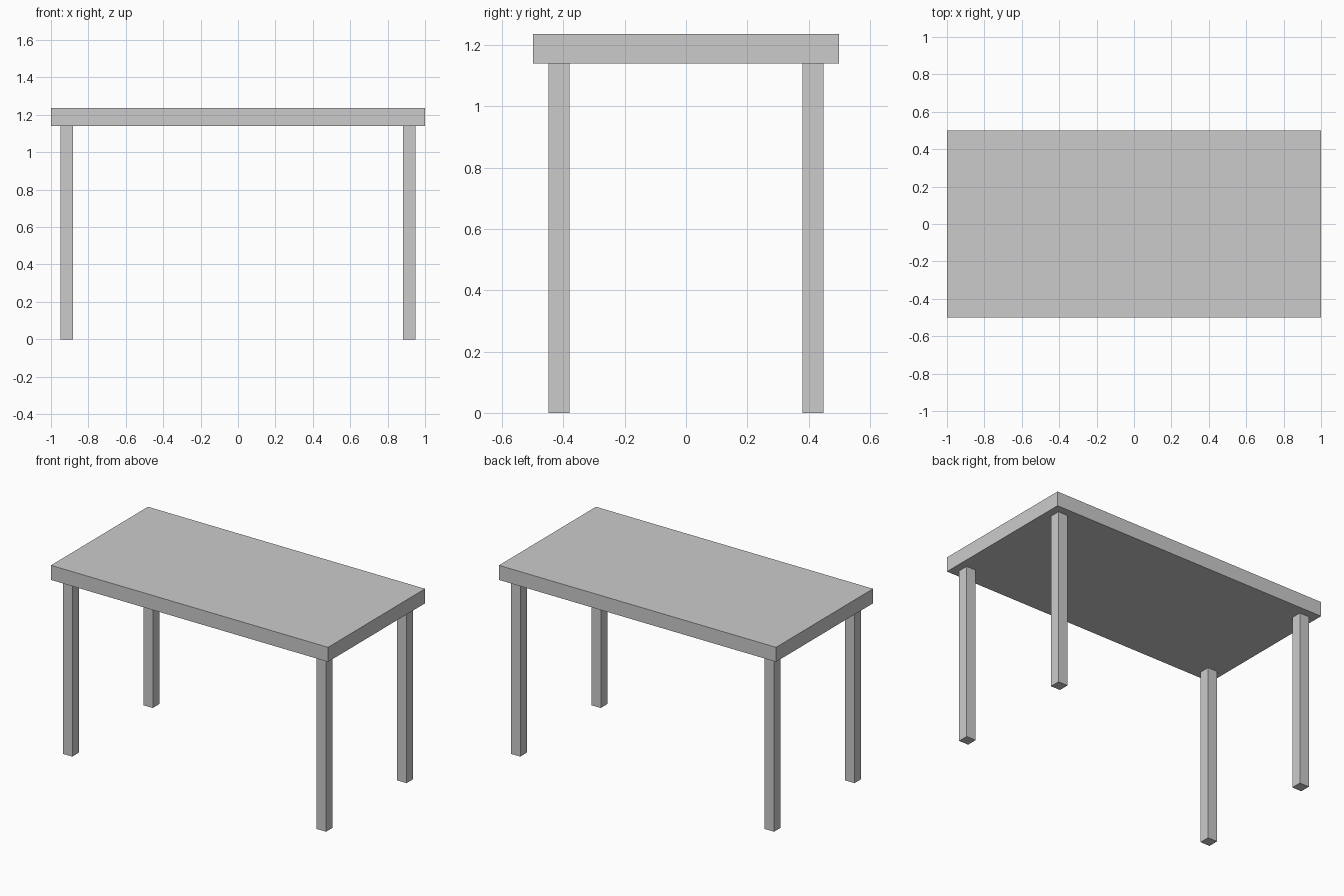
import bpy

if "Cube" in bpy.data.objects:
    bpy.data.objects.remove(bpy.data.objects["Cube"])


def box(name, x, y, z):
    """Axis-aligned box from (min, max) ranges."""
    ranges = (x, y, z)
    bpy.ops.mesh.primitive_cube_add(size=1, location=[(a + b) / 2 for a, b in ranges])
    obj = bpy.context.object
    obj.name = name
    obj.scale = [b - a for a, b in ranges]
    bpy.ops.object.transform_apply(location=False, rotation=False, scale=True)
    return obj


TOP, UNDERSIDE = 1.236, 1.141
LEG = 0.068                 # leg thickness
LEG_X, LEG_Y = 0.916, 0.415  # leg centres

# Table top
box("table_top", (-1, 1), (-0.5, 0.5), (UNDERSIDE, TOP))

# Four square legs, set in from the corners
for side, sx in (("left", -1), ("right", 1)):
    for end, sy in (("front", -1), ("back", 1)):
        cx, cy = sx * LEG_X, sy * LEG_Y
        box(f"{end}_{side}_leg",
            (cx - LEG / 2, cx + LEG / 2),
            (cy - LEG / 2, cy + LEG / 2),
            (0, UNDERSIDE))
